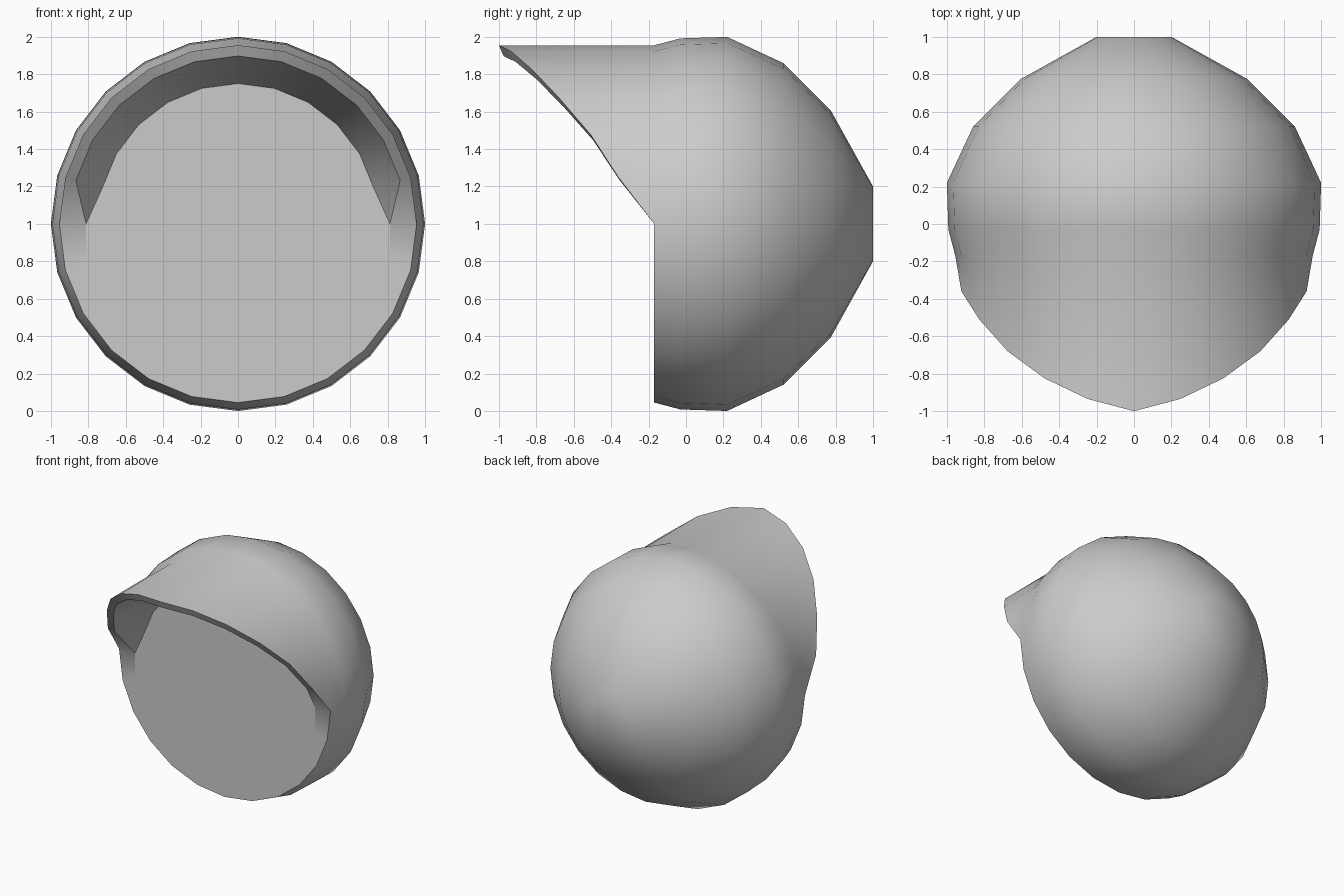
import bpy, bmesh
from math import sin, cos, radians
from mathutils import Vector

if "Cube" in bpy.data.objects:
    bpy.data.objects.remove(bpy.data.objects["Cube"], do_unlink=True)

SEG = 24
STEP = 360 / SEG
FRONT = -0.17      # plane of the face opening
RIM = 0.955        # radius of the opening

grey = bpy.data.materials.new("light grey")
grey.use_nodes = True
grey.diffuse_color = (0.6, 0.6, 0.6, 1)
grey.node_tree.nodes["Principled BSDF"].inputs["Base Color"].default_value = (0.6, 0.6, 0.6, 1)


def point(step, radius, y):
    """Point around the y axis, counted in steps from the top."""
    a = radians(step * STEP)
    return Vector((radius * sin(a), y, 1 + radius * cos(a)))


def finish(name, bm):
    bmesh.ops.remove_doubles(bm, verts=bm.verts, dist=0.0005)
    bmesh.ops.recalc_face_normals(bm, faces=bm.faces)
    mesh = bpy.data.meshes.new(name)
    bm.to_mesh(mesh)
    bm.free()
    mesh.materials.append(grey)
    obj = bpy.data.objects.new(name, mesh)
    bpy.context.collection.objects.link(obj)
    bpy.ops.object.select_all(action='DESELECT')
    obj.select_set(True)
    bpy.context.view_layer.objects.active = obj
    bpy.ops.object.shade_smooth_by_angle(angle=radians(40))


def add_face(bm, points):
    """Face from points, dropping repeated corners."""
    unique = []
    for p in points:
        if all((p - q).length > 0.0005 for q in unique):
            unique.append(p)
    if len(unique) > 2:
        bm.faces.new([bm.verts.new(p) for p in unique])


# Dome: radius and depth of each ring, from the opening to the back
shell = bmesh.new()
profile = [(RIM, FRONT), (0.992, -0.03), (1.0, 0.22), (0.86, 0.52), (0.605, 0.775), (0.2, 1.0)]
for (r0, y0), (r1, y1) in zip(profile, profile[1:]):
    for i in range(SEG):
        add_face(shell, [point(i, r0, y0), point(i + 1, r0, y0), point(i + 1, r1, y1), point(i, r1, y1)])
add_face(shell, [point(i, *profile[-1]) for i in range(SEG)])

# Visor: an arched brim over the upper half, thickest where it meets the face
reach = [-1.0, -0.935, -0.825, -0.68, -0.51, -0.36, FRONT]
END = len(reach) - 1


def visor_section(i):
    k = abs(i)
    if k == END:
        corner, inner = point(i, RIM, FRONT), point(i, 0.812, FRONT)
        return [corner, corner, inner, inner]
    lip = reach[k] + 0.025 * cos(radians(k * STEP))
    return [point(i, RIM, FRONT), point(i, RIM, reach[k]),
            point(i, 0.897, lip), point(i, 0.75, FRONT)]


for i in range(-END, END):
    a, b = visor_section(i), visor_section(i + 1)
    for j in range(3):
        add_face(shell, [a[j], b[j], b[j + 1], a[j + 1]])

# Cheeks: small rim patches under the visor ends
cheek = {}
for side in (-1, 1):
    cheek[side] = Vector((side * 0.812, FRONT, 0.79))
    add_face(shell, [point(side * END, RIM, FRONT), point(side * END, 0.812, FRONT),
                     cheek[side], point(side * (END + 1), RIM, FRONT)])
finish("helmet_shell", shell)

# Face plate: flat front closing the opening
plate = bmesh.new()
outline = [visor_section(i)[3] for i in range(-END, END + 1)]
outline.append(cheek[1])
outline += [point(i, RIM, FRONT) for i in range(END + 1, SEG - END)]
outline.append(cheek[-1])
add_face(plate, outline)
finish("face_plate", plate)
